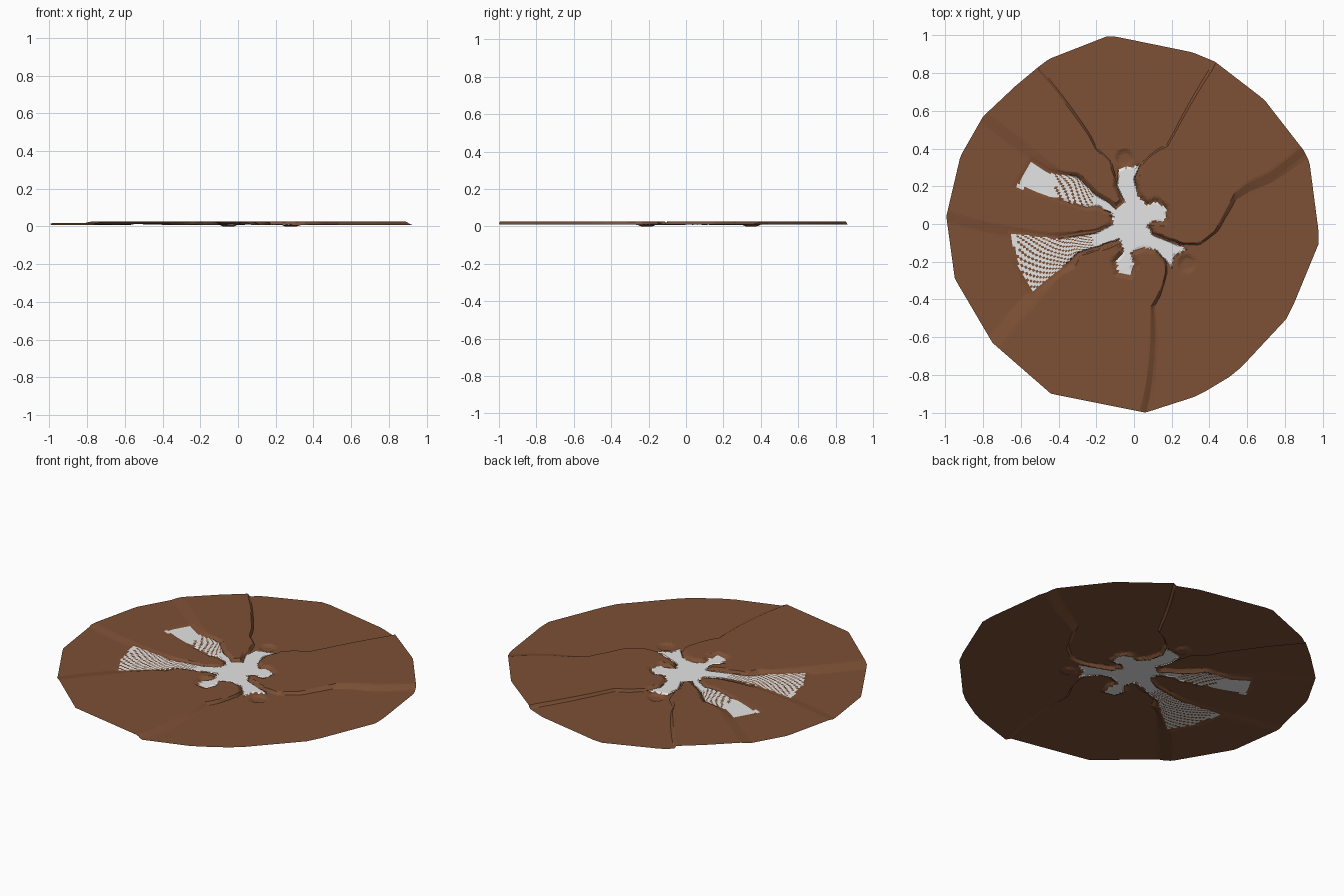
import bpy, bmesh, math
from mathutils import Vector

if "Cube" in bpy.data.objects:
    bpy.data.objects.remove(bpy.data.objects["Cube"])

def material(name, rgb):
    m = bpy.data.materials.new(name)
    m.diffuse_color = (*rgb, 1)
    m.use_nodes = True
    m.node_tree.nodes["Principled BSDF"].inputs["Base Color"].default_value = m.diffuse_color
    return m

earth = material("earth_brown", (0.205, 0.080, 0.035))
stone = material("pale_grey", (0.78, 0.78, 0.78))

# Outer rim polygon, anticlockwise
RIM = [(.985, -.09), (.93, .33), (.9, .39), (.69, .66), (.43, .86), (.31, .91), (-.13, 1),
       (-.45, .875), (-.51, .83), (-.63, .73), (-.8, .57), (-.92, .36), (-.995, .04),
       (-.95, -.29), (-.75, -.63), (-.44, -.9), (.06, -1), (.34, -.91), (.54, -.79), (.82, -.49)]

# Crack paths, from centre to rim, anticlockwise
CRACKS = [
    [(.15, -.07), (.27, -.11), (.37, -.11), (.42, -.06), (.5, .05), (.55, .15), (.62, .2), (.73, .25), (.9, .38)],
    [(0, .2), (.02, .3), (.09, .38), (.18, .43), (.22, .5), (.43, .86)],
    [(-.08, .15), (-.1, .25), (-.13, .34), (-.2, .4), (-.24, .48), (-.31, .58), (-.51, .83)],
    [(-.15, .12), (-.23, .18), (-.3, .25), (-.39, .27), (-.46, .31), (-.8, .57)],
    [(-.1, 0), (-.2, -.03), (-.45, -.06), (-.56, -.05), (-.99, .04)],
    [(-.08, -.1), (-.2, -.14), (-.3, -.17), (-.33, -.23), (-.4, -.26), (-.75, -.63)],
    [(.1, -.1), (.17, -.2), (.18, -.25), (.15, -.36), (.1, -.45), (.05, -.99)]]
START = [-25, 90, 118, 141, 180, 231, 315]           # rough inner angles
WIDTH = [.028, .005, .005, .03, .028, .04, .018]     # half width of each step at the rim
LEVEL = [.026, .010, .026, .017, .009, .026, .009]   # height of plate after each crack
GREY_Z = .014

# Outline of the exposed grey star and its two outer patches
STAR = [(.07, 0), (.1, .02), (.16, .01), (.17, .08), (.12, .12), (.07, .1), (.02, .15), (0, .24),
        (.03, .31), (-.08, .29), (-.09, .2), (-.05, .12), (-.1, .08), (-.13, .11), (-.2, .15),
        (-.3, .25), (-.45, .27), (-.54, .33), (-.62, .2), (-.25, .09), (-.2, .1), (-.12, .06),
        (-.11, 0), (-.2, -.05), (-.4, -.08), (-.65, -.05), (-.62, -.2), (-.54, -.36), (-.38, -.23),
        (-.3, -.15), (-.2, -.12), (-.15, -.1), (-.08, -.08), (-.05, -.15), (-.1, -.2), (-.08, -.26),
        (-.03, -.27), (0, -.22), (-.02, -.15), (.05, -.12), (.12, -.14), (.2, -.23), (.21, -.17),
        (.28, -.13), (.2, -.1), (.1, -.06)]
EDGES = list(zip(STAR, STAR[1:] + STAR[:1]))

def to_polar(path, start):
    out, last = [], math.radians(start)
    for x, y in path:
        a = math.atan2(y, x)
        a += 2 * math.pi * round((last - a) / (2 * math.pi))
        out.append((math.hypot(x, y), a))
        last = a
    return sorted(out)

POLAR = [to_polar(p, s) for p, s in zip(CRACKS, START)]

def crack_angle(i, r):
    p = POLAR[i % 7]
    turn = 2 * math.pi * (i // 7)
    if r <= p[0][0]:
        return p[0][1] + turn
    for (r0, a0), (r1, a1) in zip(p, p[1:]):
        if r <= r1:
            return a0 + (a1 - a0) * (r - r0) / max(r1 - r0, 1e-6) + turn
    return p[-1][1] + turn

def rim_radius(a):
    d = Vector((math.cos(a), math.sin(a)))
    for p, q in zip(RIM, RIM[1:] + RIM[:1]):
        p, e = Vector(p), Vector(q) - Vector(p)
        den = d.cross(e)
        if abs(den) > 1e-9:
            s, k = p.cross(e) / den, p.cross(d) / den
            if s > 0 and -1e-6 <= k <= 1 + 1e-6:
                return s
    return 1

def inside(x, y):
    hit = False
    for (x0, y0), (x1, y1) in EDGES:
        if (y0 > y) != (y1 > y) and x < x0 + (y - y0) * (x1 - x0) / (y1 - y0):
            hit = not hit
    return hit

def edge_distance(x, y):
    best = 9
    for (x0, y0), (x1, y1) in EDGES:
        ex, ey = x1 - x0, y1 - y0
        k = max(0, min(1, ((x - x0) * ex + (y - y0) * ey) / (ex * ex + ey * ey)))
        best = min(best, math.hypot(x - x0 - k * ex, y - y0 - k * ey))
    return best

def height(i, r, x, y, d0, d1):
    # stepped plate level, blended across the crack on either side
    def width(k):
        return .005 + (WIDTH[k % 7] - .005) * max(0, min(1, (r - .3) / .4))
    z = LEVEL[i]
    w0, w1 = width(i), width(i + 1)
    if d0 < w0:
        z += (LEVEL[i - 1] - LEVEL[i]) * (.5 - d0 / w0 / 2)
    if d1 < w1:
        z += (LEVEL[(i + 1) % 7] - LEVEL[i]) * (.5 - d1 / w1 / 2)
    # flat grey middle with a sunken lip around it
    if inside(x, y):
        return GREY_Z
    if r < .7:
        d = edge_distance(x, y)
        if d < .022 and r < .42:
            z = .008 + (z - .008) * d / .022
        elif d < .022:
            z = GREY_Z + (z - GREY_Z) * d / .022
    # two small dents
    for cx, cy in ((-.05, .35), (.28, -.21)):
        d = math.hypot(x - cx, y - cy)
        if d < .05:
            z *= max(0, min(1, (d - .03) / .02))
    return z

# Cracked ground: one polar sheet whose columns follow the cracks
COLS, RINGS = 32, 72
bm = bmesh.new()
centre = bm.verts.new((0, 0, GREY_Z))
rings = []
for j in range(1, RINGS + 1):
    t, ring = j / RINGS, []
    for i in range(7):
        a0, a1 = crack_angle(i, t), crack_angle(i + 1, t)
        for c in range(COLS):
            u = .5 - .5 * math.cos(math.pi * c / COLS)
            a = a0 + (a1 - a0) * u
            r = t * rim_radius(a)
            x, y = r * math.cos(a), r * math.sin(a)
            span = (a1 - a0) * r
            ring.append(bm.verts.new((x, y, height(i, r, x, y, span * u, span * (1 - u)))))
    rings.append(ring)
n = 7 * COLS

def paint(face, j, c):
    p = face.calc_center_median()
    if not inside(p.x, p.y):
        return
    # the patches are streaked with earth on their inner parts
    streaked = -.62 < p.x < -.22 and (p.y < 0 or p.x > -.42)
    face.material_index = 0 if streaked and (j + c) % 3 == 0 else 1

for c in range(n):
    paint(bm.faces.new((centre, rings[0][c], rings[0][(c + 1) % n])), 0, c)
    for j in range(RINGS - 1):
        k = (c + 1) % n
        paint(bm.faces.new((rings[j][c], rings[j + 1][c], rings[j + 1][k], rings[j][k])), j, c)

mesh = bpy.data.meshes.new("cracked_ground")
bm.to_mesh(mesh)
bm.free()
mesh.materials.append(earth)
mesh.materials.append(stone)
bpy.context.collection.objects.link(bpy.data.objects.new("cracked_ground", mesh))
